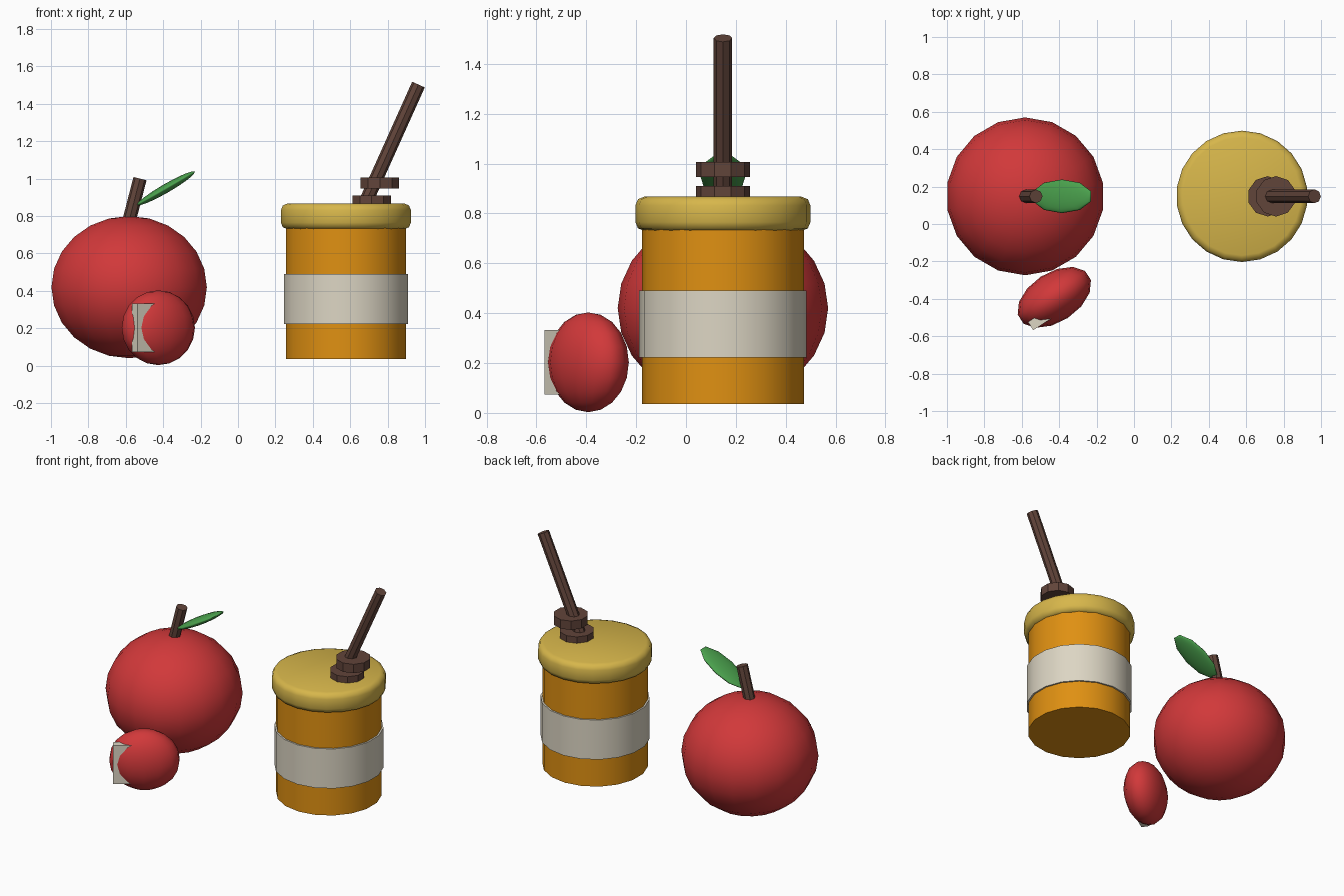
import bpy, math
from math import radians, sin, cos
from mathutils import Vector

if "Cube" in bpy.data.objects:
    bpy.data.objects.remove(bpy.data.objects["Cube"])


def material(name, rgb):
    m = bpy.data.materials.new(name)
    m.diffuse_color = (*rgb, 1)
    m.use_nodes = True
    m.node_tree.nodes["Principled BSDF"].inputs["Base Color"].default_value = m.diffuse_color
    return m


RED = material("apple red", (0.64, 0.04, 0.042))
BROWN = material("wood brown", (0.12, 0.058, 0.042))
GREEN = material("leaf green", (0.07, 0.36, 0.075))
AMBER = material("honey amber", (0.74, 0.28, 0.006))
GOLD = material("lid gold", (0.68, 0.47, 0.07))
CREAM = material("label cream", (0.72, 0.67, 0.55))
Y = 0.148  # depth of the big apple and the jar


def finish(name, mat, angle):
    o = bpy.context.object
    o.name = name
    o.data.materials.append(mat)
    o.data.shade_smooth()
    o.data.set_sharp_from_angle(angle=radians(angle))
    return o


def ball(name, mat, loc, size, segs, rings, rot=(0, 0, 0)):
    bpy.ops.mesh.primitive_uv_sphere_add(segments=segs, ring_count=rings, radius=1,
                                         location=loc, rotation=rot)
    bpy.context.object.scale = size
    return finish(name, mat, 80)


def tube(name, mat, x, z0, z1, r, segs, y=Y):
    bpy.ops.mesh.primitive_cylinder_add(vertices=segs, radius=r, depth=z1 - z0,
                                        location=(x, y, (z0 + z1) / 2))
    return finish(name, mat, 30)


def rod(name, top, length, r, tilt):
    # round stick leaning towards +x, placed by its upper end
    axis = Vector((sin(tilt), 0, cos(tilt)))
    bpy.ops.mesh.primitive_cylinder_add(vertices=8, radius=r, depth=length,
                                        location=Vector(top) - axis * length / 2,
                                        rotation=(0, tilt, 0))
    return finish(name, BROWN, 30)


# Big apple with stem and leaf
ball("apple", RED, (-0.582, Y, 0.42), (0.422, 0.422, 0.38), 18, 12)
rod("apple_stem", (-0.524, Y, 1.0), 0.25, 0.036, radians(14.5))
ball("apple_leaf", GREEN, (-0.385, Y, 0.948), (0.188, 0.09, 0.024), 10, 8,
     (0, radians(-30), 0))

# Apple piece with its pale cut plate
turn = radians(33)
u = Vector((cos(turn), sin(turn), 0))
n = Vector((sin(turn), -cos(turn), 0))
centre = Vector((-0.426, -0.392, 0.203))
ball("apple_piece", RED, centre, (0.22, 0.132, 0.2), 14, 10, (0, 0, turn))
bpy.ops.mesh.primitive_cube_add(size=1, location=centre - u * 0.06 + n * 0.06,
                                rotation=(0, 0, turn))
bpy.context.object.scale = (0.26, 0.052, 0.26)
finish("apple_piece_flesh", CREAM, 30)

# Honey jar: body, label band, rounded lid
tube("jar_body", AMBER, 0.577, 0.035, 0.74, 0.325, 18)
tube("jar_label", CREAM, 0.577, 0.223, 0.49, 0.336, 18)
lid = tube("jar_lid", GOLD, 0.577, 0.73, 0.867, 0.351, 22)
bevel = lid.modifiers.new("rounded edge", "BEVEL")
bevel.width = 0.035
bevel.segments = 2
bevel.limit_method = "ANGLE"
bevel.angle_limit = radians(40)
lid.data.set_sharp_from_angle(angle=math.pi)

# Honey dipper: leaning handle and two collars
rod("dipper_handle", (0.965, Y, 1.503), 0.8, 0.037, radians(24.2))
for i, (x, z) in enumerate([(0.715, 0.85), (0.759, 0.946)]):
    tube(f"dipper_collar_{i + 1}", BROWN, x, z, z + 0.06, 0.108, 10)
